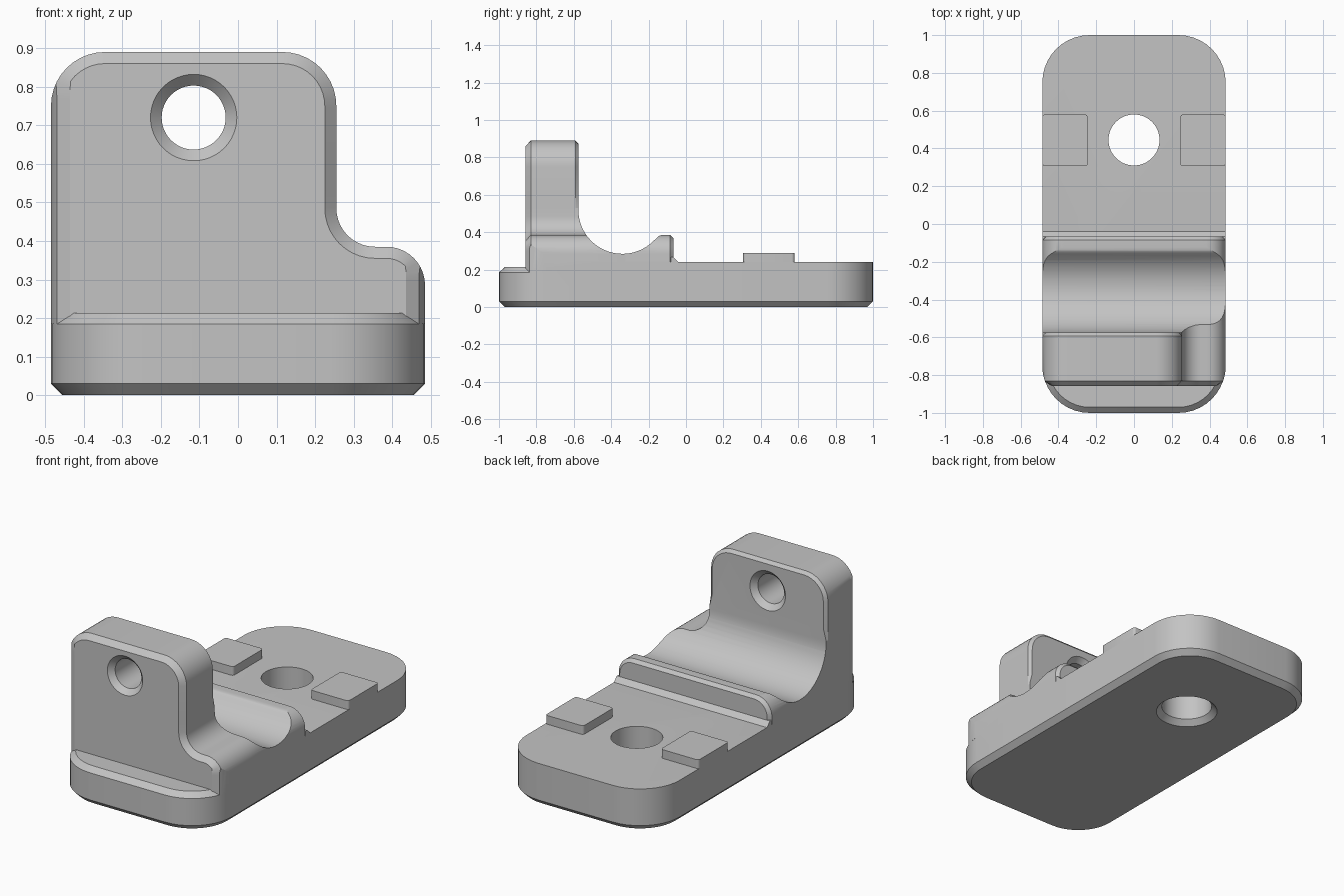
import bpy, bmesh
from math import cos, sin, radians, sqrt

cube = bpy.data.objects.get("Cube")
if cube:
    bpy.data.objects.remove(cube, do_unlink=True)

grey = bpy.data.materials.new("plain grey")
grey.use_nodes = True
COLOR = (0.55, 0.55, 0.55, 1)
grey.diffuse_color = COLOR
grey.node_tree.nodes["Principled BSDF"].inputs["Base Color"].default_value = COLOR


def arc(cx, cy, r, a0, a1, n=10):
    steps = [radians(a0 + (a1 - a0) * i / n) for i in range(n + 1)]
    return [(cx + r * cos(a), cy + r * sin(a)) for a in steps]


def loft(name, rings, cap_split=None):
    """Skin a stack of equal-length rings and close both ends."""
    bm = bmesh.new()
    loops = [[bm.verts.new(p) for p in ring] for ring in rings]
    n = len(loops[0])
    for a, b in zip(loops, loops[1:]):
        for i in range(n):
            j = (i + 1) % n
            bm.faces.new((a[i], a[j], b[j], b[i]))
    bm.faces.new(loops[0])
    end = loops[-1]
    if cap_split:
        m = cap_split
        bm.faces.new(end[:m])
        bm.faces.new(end[m:])
        bm.faces.new((end[m - 1], end[m], end[-1], end[0]))
    else:
        bm.faces.new(end)
    bmesh.ops.remove_doubles(bm, verts=bm.verts, dist=1e-5)
    bmesh.ops.recalc_face_normals(bm, faces=bm.faces)
    mesh = bpy.data.meshes.new(name)
    bm.to_mesh(mesh)
    bm.free()
    obj = bpy.data.objects.new(name, mesh)
    mesh.materials.append(grey)
    bpy.context.collection.objects.link(obj)
    return obj


def activate(obj):
    bpy.ops.object.select_all(action='DESELECT')
    obj.select_set(True)
    bpy.context.view_layer.objects.active = obj


def cut(obj, cutter, operation='DIFFERENCE'):
    mod = obj.modifiers.new("cut", 'BOOLEAN')
    mod.operation, mod.object, mod.solver = operation, cutter, 'EXACT'
    activate(obj)
    bpy.ops.object.modifier_apply(modifier=mod.name)
    bpy.data.objects.remove(cutter, do_unlink=True)


def at_z(points, z):
    return [(x, y, z) for x, y in points]


def at_y(points, y):
    return [(x, y, z) for x, z in points]


def at_x(points, x):
    return [(x, y, z) for y, z in points]


def rounded(w, h, r, n=10, cx=0, cy=0):
    """Back half of a rounded rectangle, then its front half."""
    a, b = w - r, h - r
    back = arc(cx + a, cy + b, r, 0, 90, n) + arc(cx - a, cy + b, r, 90, 180, n)
    front = arc(cx - a, cy - b, r, 180, 270, n) + arc(cx + a, cy - b, r, 270, 360, n)
    return back, front


W = 0.485      # half width
C = 0.03       # main chamfer


def outline(d=0.0):
    back, front = rounded(W - d, 1 - d, 0.25 - d)
    return [(W - d, -0.5)] + back + [(-W + d, -0.5)], front


# Base plate with chamfered foot and a lower, chamfered front ledge
back, front = outline()
back_in, front_in = outline(C)
ledge = [front[0]] + front_in[1:-1] + [front[-1]]
base = loft("base_plate", [
    at_z(back_in + front_in, 0), at_z(back + front, C), at_z(back + front, 0.185),
    at_z(back, 0.24) + at_z(ledge, 0.213)], cap_split=len(back))

# Bolt hole, countersunk underneath
cut(base, loft("bolt_cutter", [
    at_z(arc(0, 0.445, r, 0, 354.375, 63), z)
    for z, r in ((-0.05, 0.215), (C, 0.135), (0.4, 0.135))]))


def profile(d=0.0):
    """Front silhouette of the tall wall and its low shoulder, inset by d."""
    left, right = -W + d, 0.255 - d
    return ([(left, 0.185), (left, 0.53), (left, 0.6)]
            + arc(-0.345, 0.75, 0.14 - d, 180, 90)
            + arc(0.115, 0.75, 0.14 - d, 90, 0)
            + [(right, 0.6), (right, 0.53)]
            + arc(0.355, 0.485, 0.1 + d, 180, 270)
            + arc(0.385, 0.285, 0.1 - d, 90, 0)
            + [(W - d, 0.185)])


def clamp_x(points, lim):
    return [(max(-lim, min(lim, x)), z) for x, z in points]


def ridge(d=0.0):
    """The silhouette cut down to the low ridge with a rounded left end."""
    def top(x):
        if x > -0.385:
            return 0.385 - d
        return 0.285 + sqrt(max(0, (0.1 - d) ** 2 - (x + 0.385) ** 2))
    return [(x, min(z, top(x))) for x, z in profile(d)]


def faded(d):
    """Inset only the part of the wall above the groove."""
    out = []
    for (x0, z0), (x1, z1) in zip(profile(), profile(d)):
        t = max(0, min(1, (z0 - 0.53) / 0.07))
        out.append((x0 + (x1 - x0) * t, z0 + (z1 - z0) * t))
    return out


# Wall, saddle and ridge in one body
block = loft("wall_and_saddle", [
    at_y(clamp_x(profile(C), 0.435), -0.858),
    at_y(clamp_x(profile(), 0.48), -0.83),
    at_y(profile(), -0.81),
    at_y(profile(), -0.592),
    at_y(faded(0.018), -0.575),
    at_y(profile(), -0.57),
    at_y(profile(), -0.32),
    at_y(ridge(), -0.29),
    at_y(ridge(), -0.085),
    at_y(ridge(0.018), -0.067)])

# Trim the front corners to the plan outline
wide = sum(rounded(W + 0.0005, 1, 0.25, 16), [])
cut(block, loft("plan_trim", [at_z(wide, -0.1), at_z(wide, 1.2)]), 'INTERSECT')

# Round groove across the saddle
groove = ([(-0.5755, 1.1)] + arc(-0.34, 0.52, 0.2355, 180, 315, 22)
          + arc(-0.123, 0.34, 0.045, 135, 90, 5)
          + [(-0.10, 0.3865), (-0.10, 1.1)])
cut(block, loft("groove_cutter", [at_x(groove, -0.7), at_x(groove, 0.7)]))

# Pin hole through the wall, countersunk on both faces
cut(block, loft("pin_cutter", [
    at_y(arc(-0.115, 0.72, r, 0, 352.5, 47), y)
    for y, r in ((-0.9, 0.154), (-0.829, 0.083), (-0.605, 0.083), (-0.5, 0.188))]))

# Sloped foot behind the ridge
foot = [(-0.04, 0.24), (-0.067, 0.267), (-0.08, 0.267), (-0.08, 0.24)]
parts = [base, block, loft("ridge_foot", [at_x(foot, -W), at_x(foot, W)])]

# Raised pads beside the bolt hole
for side, name in ((-1, "right_pad"), (1, "left_pad")):
    pad = sum(rounded(0.12, 0.137, 0.015, 4, side * 0.365, 0.443), [])
    parts.append(loft(name, [at_z(pad, 0.24), at_z(pad, 0.29)]))

for part in parts:
    activate(part)
    bpy.ops.object.shade_smooth_by_angle(angle=radians(25))
